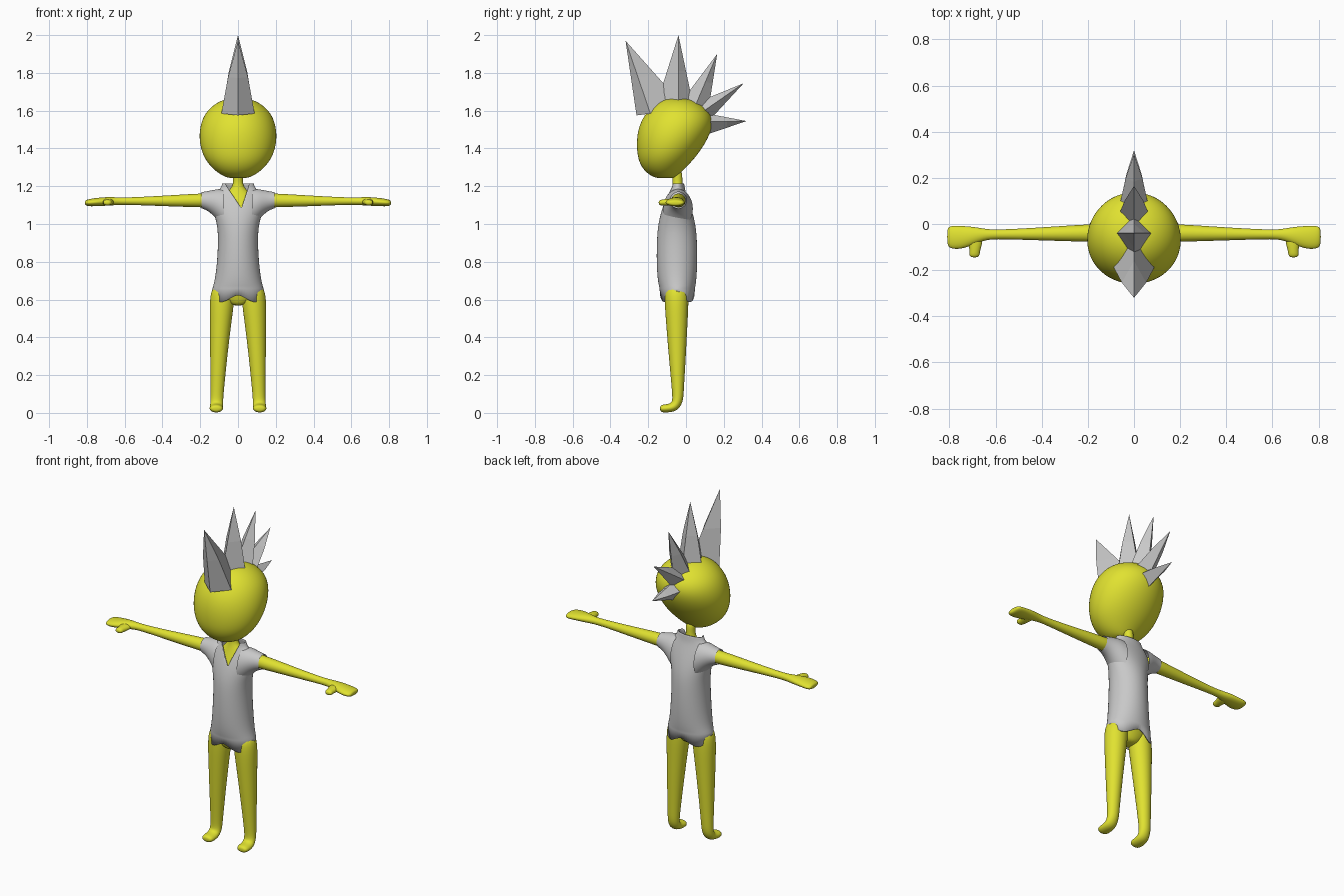
import bpy, bmesh, math
from mathutils import Vector

SIDES = 16
FIT = 6 / (4 + 2 * math.cos(2 * math.pi / SIDES))  # offsets subdivision shrinkage


def material(name, rgb):
    m = bpy.data.materials.new(name)
    m.diffuse_color = (*rgb, 1)
    return m


YELLOW = material("yellow skin", (0.75, 0.76, 0.03))
GREY = material("grey cloth and hair", (0.58, 0.58, 0.58))


def add_object(name, bm, mat):
    bmesh.ops.recalc_face_normals(bm, faces=bm.faces[:])
    me = bpy.data.meshes.new(name)
    bm.to_mesh(me)
    bm.free()
    ob = bpy.data.objects.new(name, me)
    bpy.context.collection.objects.link(ob)
    me.materials.append(mat)
    bpy.context.view_layer.objects.active = ob
    bpy.ops.object.select_all(action='DESELECT')
    ob.select_set(True)
    return ob


def loft(name, mat, sections, u, tangent=None, caps=True, mirror=False):
    """Smooth tube through sections (x, y, z, radius along u, other radius)."""
    bm = bmesh.new()
    u = Vector(u)
    pts = [Vector(s[:3]) for s in sections]
    rings = []
    for i, s in enumerate(sections):
        t = Vector(tangent) if tangent else pts[min(i + 1, len(pts) - 1)] - pts[max(i - 1, 0)]
        v = t.normalized().cross(u).normalized()
        ring = []
        for k in range(SIDES):
            a = 2 * math.pi * k / SIDES
            ring.append(bm.verts.new(pts[i] + FIT * (u * s[3] * math.cos(a) + v * s[4] * math.sin(a))))
        rings.append(ring)
    for r0, r1 in zip(rings, rings[1:]):
        for k in range(SIDES):
            j = (k + 1) % SIDES
            bm.faces.new((r0[k], r0[j], r1[j], r1[k]))
    if caps:
        bm.faces.new(rings[0])
        bm.faces.new(rings[-1])
    ob = add_object(name, bm, mat)
    if mirror:
        ob.modifiers.new("mirror", 'MIRROR').use_mirror_merge = False
    ob.modifiers.new("smooth", 'SUBSURF').levels = 2
    for m in list(ob.modifiers):
        bpy.ops.object.modifier_apply(modifier=m.name)
    bpy.ops.object.shade_smooth_by_angle(angle=math.radians(50))
    return ob


def upright(rows):
    """Rows (z, half width, front y, back y) to sections."""
    return [(0, (f + b) / 2, z, w, (b - f) / 2) for z, w, f, b in rows]


X, Y, Z = (1, 0, 0), (0, 1, 0), (0, 0, 1)

# Head
loft("head", YELLOW, upright([
    (1.242, 0.04, -0.15, -0.07), (1.252, 0.075, -0.18, -0.05), (1.28, 0.12, -0.22, -0.02),
    (1.33, 0.167, -0.25, 0.03), (1.39, 0.195, -0.26, 0.078), (1.46, 0.206, -0.26, 0.12),
    (1.53, 0.198, -0.245, 0.143), (1.59, 0.172, -0.21, 0.128), (1.635, 0.125, -0.165, 0.08),
    (1.66, 0.072, -0.115, 0.025), (1.665, 0.03, -0.08, -0.02)]), X, Z)

# Body with hips and neck
loft("body", YELLOW, upright([
    (0.568, 0.03, -0.085, -0.02), (0.585, 0.07, -0.10, 0.0), (0.63, 0.12, -0.115, 0.015),
    (0.70, 0.105, -0.125, 0.03), (0.85, 0.09, -0.14, 0.045), (1.0, 0.09, -0.13, 0.035),
    (1.08, 0.10, -0.115, 0.015), (1.14, 0.085, -0.09, -0.005), (1.175, 0.05, -0.078, -0.012),
    (1.20, 0.028, -0.072, -0.018), (1.235, 0.024, -0.07, -0.02), (1.29, 0.03, -0.08, -0.02)]), X, Z)

# Legs with feet
loft("legs", YELLOW, [
    (0.080, -0.050, 0.68, 0.055, 0.06), (0.084, -0.050, 0.60, 0.066, 0.064),
    (0.091, -0.049, 0.50, 0.058, 0.058), (0.102, -0.046, 0.30, 0.045, 0.045),
    (0.110, -0.043, 0.12, 0.035, 0.031), (0.112, -0.043, 0.065, 0.033, 0.029),
    (0.114, -0.060, 0.032, 0.034, 0.027), (0.115, -0.095, 0.024, 0.036, 0.022),
    (0.115, -0.125, 0.023, 0.035, 0.021), (0.115, -0.138, 0.022, 0.022, 0.012)], X, mirror=True)

# Arms with mitten hands and thumbs
loft("arms", YELLOW, [
    (0.10, -0.040, 1.125, 0.04, 0.038), (0.20, -0.039, 1.125, 0.038, 0.037),
    (0.40, -0.043, 1.122, 0.028, 0.027), (0.58, -0.045, 1.121, 0.020, 0.019),
    (0.64, -0.045, 1.121, 0.022, 0.020), (0.69, -0.050, 1.120, 0.037, 0.023),
    (0.74, -0.058, 1.117, 0.049, 0.022), (0.785, -0.058, 1.113, 0.051, 0.020),
    (0.805, -0.056, 1.112, 0.043, 0.015), (0.81, -0.055, 1.112, 0.026, 0.007)], Y, X, mirror=True)
loft("thumbs", YELLOW, [
    (0.69, -0.045, 1.118, 0.035, 0.016), (0.688, -0.085, 1.116, 0.030, 0.018),
    (0.690, -0.115, 1.114, 0.022, 0.017), (0.692, -0.136, 1.113, 0.023, 0.015),
    (0.692, -0.145, 1.113, 0.013, 0.007)], X, (0, -1, 0), mirror=True)

# Shirt: open tube
shirt = loft("shirt", GREY, upright([
    (0.645, 0.139, -0.137, 0.045), (0.70, 0.122, -0.15, 0.055), (0.80, 0.110, -0.156, 0.06),
    (0.92, 0.104, -0.154, 0.058), (1.0, 0.110, -0.147, 0.05), (1.07, 0.132, -0.13, 0.032),
    (1.13, 0.135, -0.108, 0.012), (1.17, 0.115, -0.09, -0.002), (1.19, 0.09, -0.083, -0.006),
    (1.215, 0.083, -0.08, -0.01)]), X, Z, caps=False)
bm = bmesh.new()
bm.from_mesh(shirt.data)
# Pointed hem
for v in bm.verts:
    if v.co.z < 0.655:
        a = math.atan2((v.co.y + 0.046) / 0.091, v.co.x / 0.139)
        v.co.z -= 0.042 * abs(math.sin(2 * a)) ** 1.5 + 0.022 * abs(math.sin(a))
# V neck between two slanted cuts meeting at its tip
tip = Vector((0.018, 0, 1.085))
cuts = [Vector((0.125, 0, 0.085)), Vector((-0.125, 0, 0.042))]  # normals toward the opening
for n in cuts:
    front = [f for f in bm.faces if f.calc_center_median().y < -0.046]
    geom = front + list({e for f in front for e in f.edges}) + list({v for f in front for v in f.verts})
    bmesh.ops.bisect_plane(bm, geom=geom, plane_co=tip, plane_no=n.normalized())
gone = []
for f in bm.faces:
    c = f.calc_center_median()
    if c.y < -0.046 and all((c - tip).dot(n) > 0 for n in cuts):
        gone.append(f)
bmesh.ops.delete(bm, geom=gone, context='FACES')
bm.to_mesh(shirt.data)
bm.free()
thick = shirt.modifiers.new("cloth thickness", 'SOLIDIFY')
thick.thickness, thick.offset = 0.006, -1

# Sleeves
loft("sleeves", GREY, [
    (0.075, -0.042, 1.080, 0.078, 0.105), (0.105, -0.042, 1.100, 0.070, 0.085),
    (0.135, -0.041, 1.115, 0.058, 0.064), (0.165, -0.040, 1.123, 0.048, 0.050),
    (0.192, -0.040, 1.126, 0.043, 0.043)], Y, X, caps=False, mirror=True)


# Mohawk spikes: four-sided, flat, slightly swollen halfway up
def spike(name, tip, front, back, width, side_at):
    """tip, front and back are (y, z); side_at places the side ridge from front to back."""
    bm = bmesh.new()
    y, z = (front[i] + (back[i] - front[i]) * side_at for i in (0, 1))
    base = [(0, *front), (width, y, z), (0, *back), (-width, y, z)]
    mid = [(p[0] * 0.6, (p[1] + tip[0]) / 2, (p[2] + tip[1]) / 2) for p in base]
    low = [bm.verts.new(p) for p in base]
    high = [bm.verts.new(p) for p in mid]
    top = bm.verts.new((0, *tip))
    for k in range(4):
        j = (k + 1) % 4
        bm.faces.new((low[k], low[j], high[j], high[k]))
        bm.faces.new((high[k], high[j], top))
    bm.faces.new(low)
    add_object(name, bm, GREY)


spike("hair_spike_front", (-0.32, 1.97), (-0.262, 1.575), (0.0, 1.61), 0.088, 0.28)
spike("hair_spike_crown", (-0.04, 2.0), (-0.16, 1.62), (0.04, 1.62), 0.08, 0.6)
spike("hair_spike_upper_back", (0.165, 1.90), (-0.03, 1.64), (0.115, 1.58), 0.065, 0.5)
spike("hair_spike_back", (0.305, 1.745), (0.06, 1.645), (0.125, 1.55), 0.06, 0.5)
spike("hair_spike_lower_back", (0.32, 1.545), (0.11, 1.585), (0.115, 1.475), 0.055, 0.4)
